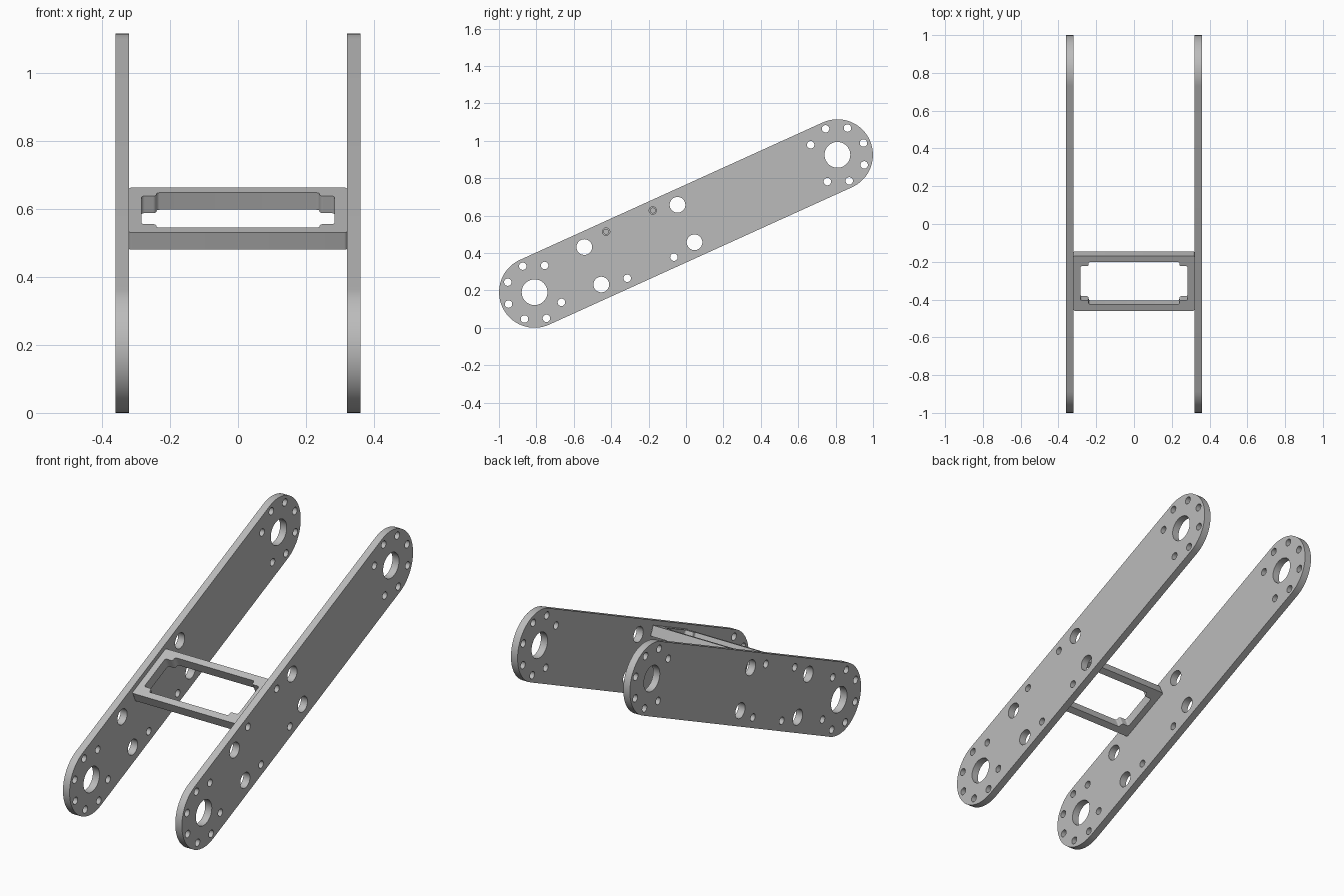
import bpy, bmesh
from math import cos, sin, pi, atan2
from mathutils import Matrix, Vector

cube = bpy.data.objects.get("Cube")
if cube:
    bpy.data.objects.remove(cube, do_unlink=True)

grey = bpy.data.materials.new("machined grey")
grey.use_nodes = True
grey.diffuse_color = (0.5, 0.5, 0.5, 1)
grey.node_tree.nodes["Principled BSDF"].inputs["Base Color"].default_value = (0.5, 0.5, 0.5, 1)

# Arm dimensions: u runs along the arm, v across it
TILT = atan2(0.735, 1.62)
HALF, R = 0.889, 0.19
WALL_IN, WALL_OUT = 0.32, 0.36
CENTRE = Matrix.Translation((0, 0, 0.5575)) @ Matrix.Rotation(TILT, 4, 'X')
SIDEWAYS = Matrix(((0, 0, 1, 0), (1, 0, 0, 0), (0, 1, 0, 0), (0, 0, 0, 1)))
BRACE_U, BRACE_V, SCREW_U = -0.27, 0.137, 0.137


def arc(x, y, r, start=0, sweep=2 * pi, n=32):
    """Points on an arc; a full circle leaves out the repeated end."""
    count = n if sweep > 6.28 else n + 1
    return [(x + r * cos(start + sweep * i / n), y + r * sin(start + sweep * i / n))
            for i in range(count)]


def rounded(points, r, n=5):
    """Round every corner of a right-angled outline."""
    out = []
    for i, p in enumerate(points):
        p = Vector(p)
        a = (Vector(points[i - 1]) - p).normalized() * r
        b = (Vector(points[(i + 1) % len(points)]) - p).normalized() * r
        for k in range(n + 1):
            t = pi / 2 * k / n
            out.append(tuple(p + a * (1 - sin(t)) + b * (1 - cos(t))))
    return out


def extrude_outline(name, loops, thickness, matrix):
    """Fill nested closed outlines and extrude them into a solid."""
    curve = bpy.data.curves.new(name, 'CURVE')
    curve.dimensions, curve.fill_mode = '2D', 'BOTH'
    curve.extrude = thickness / 2
    for pts in loops:
        spline = curve.splines.new('POLY')
        spline.points.add(len(pts) - 1)
        for point, (x, y) in zip(spline.points, pts):
            point.co = (x, y, 0, 1)
        spline.use_cyclic_u = True
    source = bpy.data.objects.new(name + " outline", curve)
    bpy.context.collection.objects.link(source)
    graph = bpy.context.evaluated_depsgraph_get()
    mesh = bpy.data.meshes.new_from_object(source.evaluated_get(graph))
    bpy.data.objects.remove(source, do_unlink=True)
    bpy.data.curves.remove(curve)
    bm = bmesh.new()
    bm.from_mesh(mesh)
    bmesh.ops.remove_doubles(bm, verts=bm.verts, dist=1e-5)
    bmesh.ops.recalc_face_normals(bm, faces=bm.faces)
    bm.to_mesh(mesh)
    bm.free()
    mesh.name = name
    mesh.materials.clear()
    mesh.materials.append(grey)
    obj = bpy.data.objects.new(name, mesh)
    bpy.context.collection.objects.link(obj)
    obj.matrix_world = matrix
    return obj


def smooth(obj):
    bpy.ops.object.select_all(action='DESELECT')
    obj.select_set(True)
    bpy.context.view_layer.objects.active = obj
    bpy.ops.object.shade_smooth_by_angle(angle=0.6)


# Side plate outline, with pivot holes and a ring of bolt holes at each end
plate = [arc(HALF, 0, R, -pi / 2, pi) + arc(-HALF, 0, R, pi / 2, pi)]
for side in (-1, 1):
    plate.append(arc(side * HALF, 0, 0.069))
    for k in range(-3, 4):
        plate.append(arc(side * (HALF + 0.153 * cos(k * pi / 4)),
                         0.153 * sin(k * pi / 4), 0.02, n=20))

# Lightening holes and brace screw holes
for v in (-1, 1):
    for u in (-0.547, 0):
        plate.append(arc(u, v * 0.11, 0.042))
    for side in (-1, 1):
        plate.append(arc(BRACE_U + side * SCREW_U, v * BRACE_V, 0.02, n=20))

for name, side in (("left_side_plate", 1), ("right_side_plate", -1)):
    shift = Matrix.Translation((side * (WALL_IN + WALL_OUT) / 2, 0, 0))
    smooth(extrude_outline(name, plate, WALL_OUT - WALL_IN, shift @ CENTRE @ SIDEWAYS))

# Cross brace: rectangular frame whose opening has a narrower wing at each end
w, h, wing, wing_h = 0.24, 0.124, 0.284, 0.1
half_opening = [(w, -h), (w, -wing_h), (wing, -wing_h), (wing, wing_h), (w, wing_h), (w, h)]
opening = half_opening + [(-x, -y) for x, y in half_opening]
W, H = WALL_IN, 0.16
outer = [(W, -H), (W, H), (-W, H), (-W, -H)]
brace = extrude_outline("cross_brace", [rounded(outer, 0.008), rounded(opening, 0.01)], 0.055,
                        CENTRE @ Matrix.Translation((0, BRACE_U, BRACE_V)))

# Blind screw holes in the brace ends
bm = bmesh.new()
for x in (-W, W):
    for y in (-SCREW_U, SCREW_U):
        place = Matrix.Translation((x, y, 0)) @ Matrix.Rotation(pi / 2, 4, 'Y')
        bmesh.ops.create_cone(bm, cap_ends=True, segments=16, radius1=0.013,
                              radius2=0.013, depth=0.12, matrix=place)
drill_mesh = bpy.data.meshes.new("screw_drill")
bm.to_mesh(drill_mesh)
bm.free()
drill_mesh.materials.append(grey)
drill = bpy.data.objects.new("screw_drill", drill_mesh)
bpy.context.collection.objects.link(drill)
drill.matrix_world = brace.matrix_world
drill.hide_render = True
cut = brace.modifiers.new("screw holes", 'BOOLEAN')
cut.object, cut.operation, cut.solver = drill, 'DIFFERENCE', 'EXACT'
bpy.context.view_layer.objects.active = brace
bpy.ops.object.modifier_apply(modifier=cut.name)
bpy.data.objects.remove(drill, do_unlink=True)
smooth(brace)
